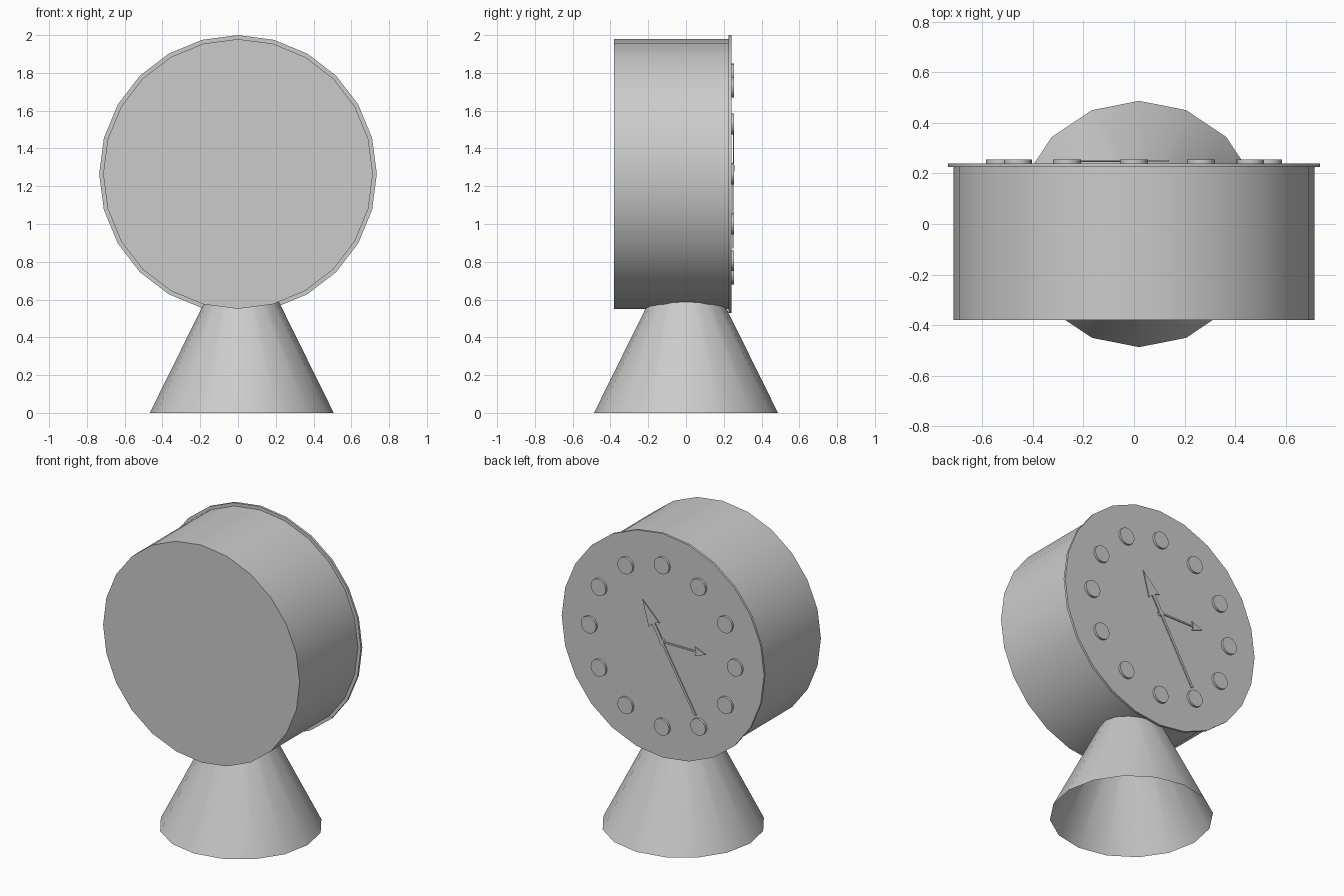
import bpy, bmesh, math
from mathutils import Matrix, Vector

if "Cube" in bpy.data.objects:
    bpy.data.objects.remove(bpy.data.objects["Cube"], do_unlink=True)

DIAL_Z = 1.265      # centre height of the round case
PIVOT_Z = 1.295     # axle of the hands
FACE_Y = 0.24       # dial surface

grey = bpy.data.materials.new("plain_grey")
grey.use_nodes = True
grey.diffuse_color = (0.6, 0.6, 0.6, 1)
grey.node_tree.nodes["Principled BSDF"].inputs["Base Color"].default_value = (0.6, 0.6, 0.6, 1)


def finish(bm, name, smooth=True):
    mesh = bpy.data.meshes.new(name)
    bm.to_mesh(mesh)
    bm.free()
    mesh.materials.append(grey)
    obj = bpy.data.objects.new(name, mesh)
    bpy.context.collection.objects.link(obj)
    if smooth:
        bpy.ops.object.select_all(action='DESELECT')
        obj.select_set(True)
        bpy.context.view_layer.objects.active = obj
        bpy.ops.object.shade_smooth_by_angle(angle=math.radians(35))
    return obj


def disc(name, radius, y0, y1, x=0, z=DIAL_Z, sides=24):
    """Closed cylinder lying along y."""
    bm = bmesh.new()
    place = Matrix.Translation((x, (y0 + y1) / 2, z)) @ Matrix.Rotation(math.pi / 2, 4, 'X')
    bmesh.ops.create_cone(bm, cap_ends=True, segments=sides, radius1=radius,
                          radius2=radius, depth=y1 - y0, matrix=place)
    return finish(bm, name)


def hand(name, hour, half_outline, y0, y1):
    """Flat plate from (half width, distance) pairs, mirrored and turned to an hour."""
    outline = half_outline + [(-w, d) for w, d in reversed(half_outline) if w > 0]
    turn = Matrix.Rotation(hour * math.pi / 6, 4, 'Y')
    bm = bmesh.new()
    verts = [bm.verts.new(turn.inverted() @ Vector((w, 0, d)) + Vector((0, y0, PIVOT_Z)))
             for w, d in outline]
    face = bm.faces.new(verts)
    extruded = bmesh.ops.extrude_face_region(bm, geom=[face])
    top = [v for v in extruded["geom"] if isinstance(v, bmesh.types.BMVert)]
    bmesh.ops.translate(bm, verts=top, vec=(0, y1 - y0, 0))
    bmesh.ops.recalc_face_normals(bm, faces=bm.faces[:])
    return finish(bm, name, smooth=False)


# Case and dial
disc("clock_case", 0.714, -0.38, 0.225)
disc("dial_plate", 0.735, 0.225, FACE_Y)

# Hour markers
for i in range(12):
    a = i * math.pi / 6
    disc(f"hour_marker_{i + 1}", 0.055, FACE_Y, 0.255,
         0.53 * math.sin(a), DIAL_Z + 0.53 * math.cos(a), 16)

# Hands and axle
hand("hour_hand", 11, [(0.012, -0.02), (0.012, 0.12), (0.045, 0.11), (0, 0.276)], 0.248, 0.254)
hand("alarm_hand", 3, [(0.005, -0.02), (0.005, 0.25), (0.03, 0.24), (0, 0.32)], 0.247, 0.253)
hand("long_hand", 5, [(0.008, -0.03), (0.008, 0.487)], 0.246, 0.252)
disc("hand_axle", 0.018, FACE_Y, 0.256, 0, PIVOT_Z, 12)

# Hollow flared foot, its top hidden in the case
bm = bmesh.new()
bmesh.ops.create_cone(bm, cap_ends=False, segments=16, radius1=0.487, radius2=0.141,
                      depth=0.7, matrix=Matrix.Translation((0.02, 0, 0.35)))
finish(bm, "flared_foot")
